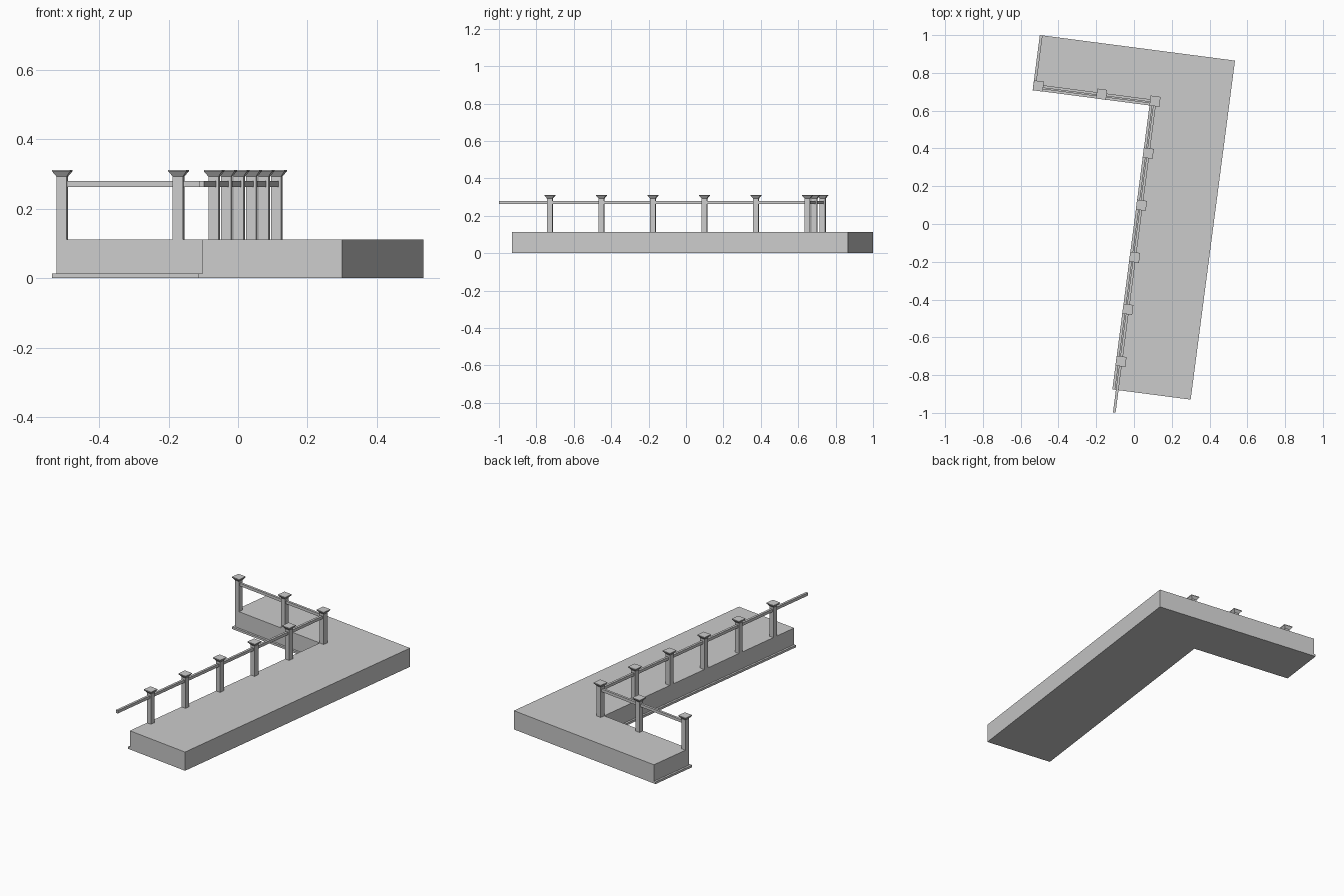
import bpy, bmesh
from mathutils import Matrix
from math import radians

if "Cube" in bpy.data.objects:
    bpy.data.objects.remove(bpy.data.objects["Cube"])

ROT = Matrix.Rotation(radians(-7.45), 4, 'Z')   # whole model is turned slightly


def finish(name, bm):
    bmesh.ops.recalc_face_normals(bm, faces=bm.faces)
    me = bpy.data.meshes.new(name)
    bm.to_mesh(me)
    bm.free()
    ob = bpy.data.objects.new(name, me)
    ob.matrix_world = ROT
    bpy.context.collection.objects.link(ob)
    return ob


def extrude_outline(name, pts, z0, z1):
    bm = bmesh.new()
    face = bm.faces.new([bm.verts.new((x, y, z0)) for x, y in pts])
    top = bmesh.ops.extrude_face_region(bm, geom=[face], use_keep_orig=True)
    moved = [v for v in top['geom'] if isinstance(v, bmesh.types.BMVert)]
    bmesh.ops.translate(bm, verts=moved, vec=(0, 0, z1 - z0))
    return finish(name, bm)


def box(name, x0, x1, y0, y1, z0, z1):
    return extrude_outline(name, [(x0, y0), (x1, y0), (x1, y1), (x0, y1)], z0, z1)


def post(name, x, y):
    # square shaft with a flared cap, lofted from half-width / height pairs
    bm = bmesh.new()
    profile = [(.015, TOP), (.015, .293), (.0265, .308), (.0265, .312)]
    rings = [[bm.verts.new((x + sx * h, y + sy * h, z))
              for sx, sy in ((-1, -1), (1, -1), (1, 1), (-1, 1))] for h, z in profile]
    for a, b in zip(rings, rings[1:]):
        for i in range(4):
            j = (i + 1) % 4
            bm.faces.new((a[i], a[j], b[j], b[i]))
    bm.faces.new(rings[0])
    bm.faces.new(rings[-1])
    return finish(name, bm)


TOP = .112
XR, YF, YB = .418, -.883, .927          # right, front and back edges
XI, YI, XL = .012, .645, -.612          # inner edges and left end
LEDGE = .012
PX, PY = .026, .659                     # post lines

# L-shaped platform
inner = [(XI, YF), (XI, YI), (XL, YI), (XL, YB)]
extrude_outline("platform", [(XR, YB), (XR, YF)] + inner, 0, TOP)

# low ledge along the inner edges and left end
outer = [(XI - LEDGE, YF), (XI - LEDGE, YI - LEDGE), (XL - LEDGE, YI - LEDGE), (XL - LEDGE, YB)]
extrude_outline("base_ledge", outer + inner[::-1], 0, .013)

# posts on the long side and the short arm
for i in range(6):
    post(f"long_side_post_{i + 1}", PX, PY - .2778 * i)
for i, x in enumerate((-.259, -.597)):
    post(f"arm_post_{i + 1}", x, PY)

# handrails, the long one overhanging the front
R = .007
box("long_handrail", PX - R, PX + R, -1.003, PY, .263, .28)
box("arm_handrail", -.597, PX, PY - R, PY + R, .263, .28)
